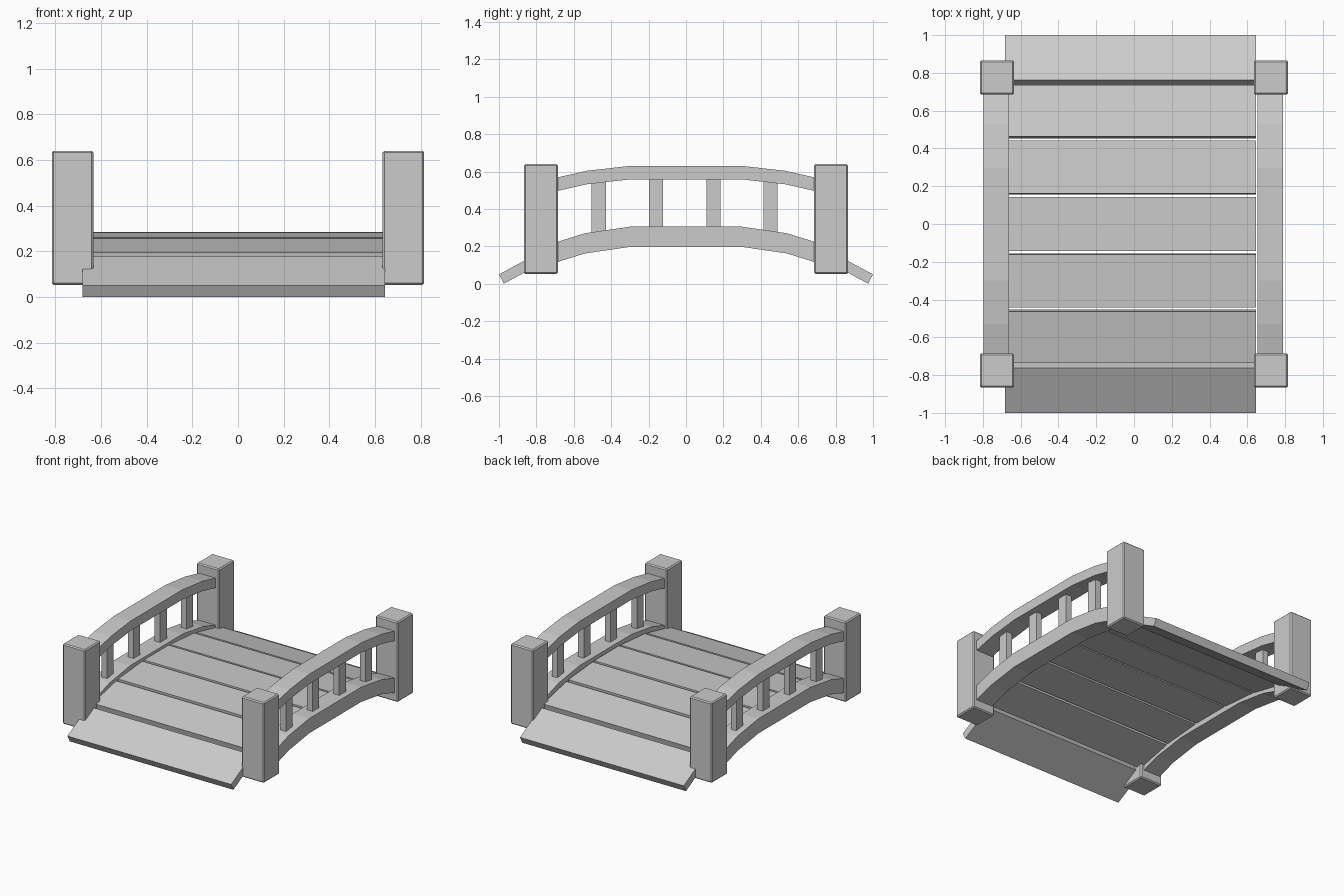
import bpy, math

if "Cube" in bpy.data.objects:
    bpy.data.objects.remove(bpy.data.objects["Cube"])


def prism(name, profile, x0, x1, bevel=0.0):
    """Extrude a (y, z) outline along x into a solid object."""
    n = len(profile)
    verts = [(x, y, z) for x in (x0, x1) for y, z in profile]
    faces = [tuple(reversed(range(n))), tuple(range(n, 2 * n))]
    faces += [(i, (i + 1) % n, n + (i + 1) % n, n + i) for i in range(n)]
    mesh = bpy.data.meshes.new(name)
    mesh.from_pydata(verts, [], faces)
    obj = bpy.data.objects.new(name, mesh)
    bpy.context.collection.objects.link(obj)
    if bevel:
        mod = obj.modifiers.new("Bevel", 'BEVEL')
        mod.width = bevel
        mod.segments = 1
    return obj


def rect(y0, y1, z0, z1):
    return [(y0, z0), (y1, z0), (y1, z1), (y0, z1)]


def arch(top, depth):
    """Mirror half an arch line in y and give it a vertical depth."""
    line = [(-y, z) for y, z in reversed(top)] + top
    return [(y, z - depth) for y, z in line] + line[::-1]


def plank_profile(a, b, t):
    """Board cross-section hanging below the top line a -> b."""
    (y0, z0), (y1, z1) = a, b
    length = math.hypot(y1 - y0, z1 - z0)
    ny, nz = (z1 - z0) / length * t, -(y1 - y0) / length * t
    return [(y0 + ny, z0 + nz), (y1 + ny, z1 + nz), b, a]


beam_arch = arch([(0.30, 0.305), (0.54, 0.27), (0.72, 0.214)], 0.108)
hand_arch = arch([(0.30, 0.63), (0.53, 0.604), (0.72, 0.561)], 0.072)

for side, s in (("left", -1), ("right", 1)):
    def span(inner, outer, shift=-0.004):
        return sorted((s * inner + shift, s * outer + shift))

    # Curved side beam and handrail
    prism(f"{side}_beam", beam_arch, *span(0.658, 0.793))
    prism(f"{side}_handrail", hand_arch, *span(0.658, 0.793))

    # Balusters between beam and handrail
    for i, y in enumerate((-0.467, -0.16, 0.147, 0.452)):
        z0, z1 = (0.285, 0.575) if abs(y) < 0.3 else (0.26, 0.56)
        prism(f"{side}_baluster_{i + 1}", rect(y - 0.038, y + 0.038, z0, z1),
              *span(0.703, 0.748))

    # Corner posts
    for end, e in (("front", -1), ("back", 1)):
        y0, y1 = sorted((e * 0.685, e * 0.866))
        prism(f"{end}_{side}_post", rect(y0, y1, 0.052, 0.64),
              *span(0.634, 0.816, 0), bevel=0.008)

# Deck planks stepping down from the middle to the ramps
deck = (-0.682, 0.645)
prism("deck_plank_middle", rect(-0.143, 0.143, 0.235, 0.285), *deck)
half = [((0.161, 0.283), (0.442, 0.26), 0.05),
        ((0.464, 0.255), (0.736, 0.195), 0.05),
        ((0.762, 0.178), (1.0, 0.05), 0.056)]
for i, (a, b, t) in enumerate(half):
    outline = plank_profile(a, b, t)
    # Board cross-section must lie below its top line
    outline[0] = (a[0] - (a[1] - b[1]) / math.dist(a, b) * t, outline[0][1])
    prism(f"back_plank_{i + 1}", outline, *deck)
    prism(f"front_plank_{i + 1}", [(-y, z) for y, z in outline[::-1]], *deck)
